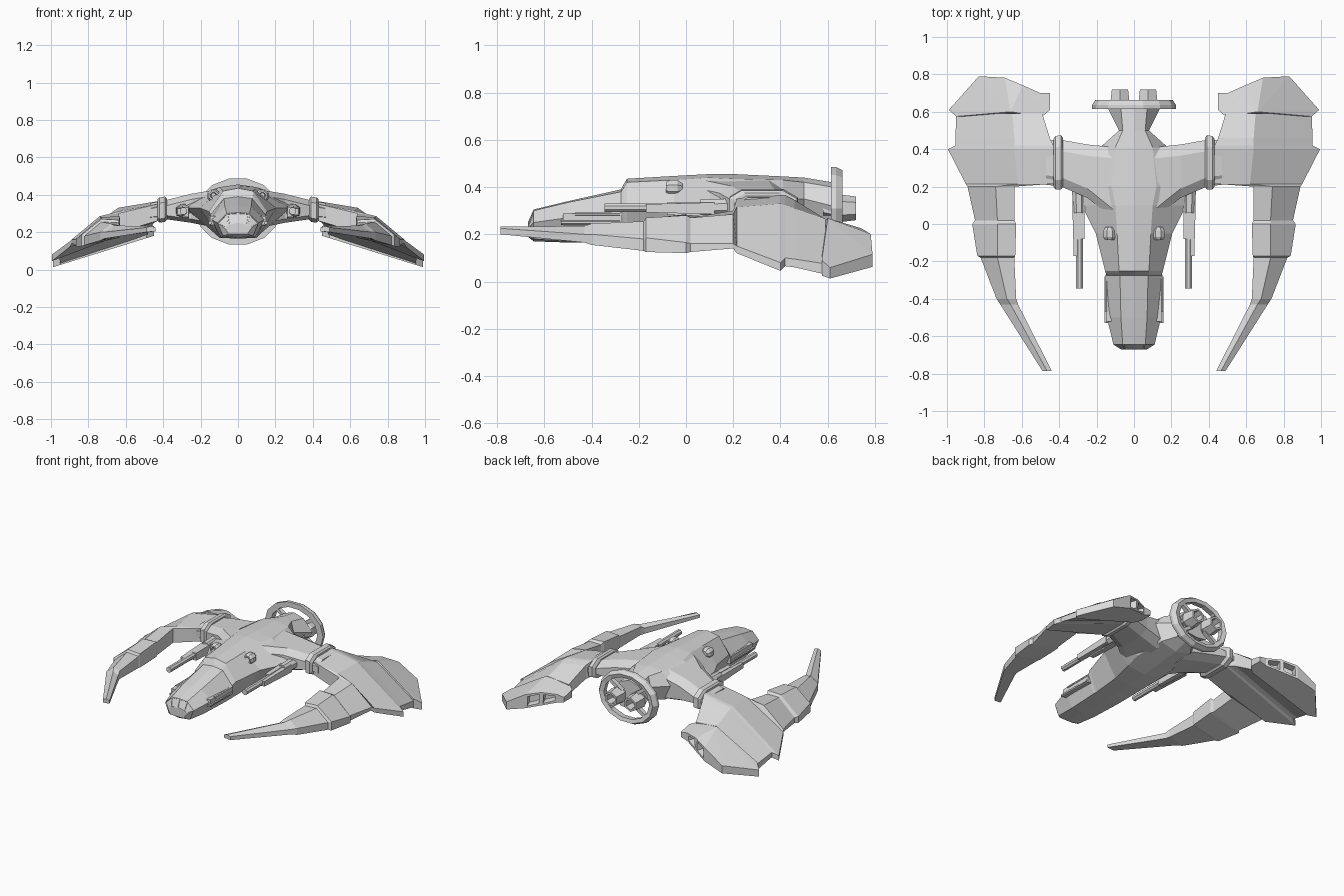
import bpy
import bmesh
import math

old = bpy.data.objects.get("Cube")
if old:
    bpy.data.objects.remove(old, do_unlink=True)

GREY = (0.7, 0.7, 0.7, 1.0)
hull_grey = bpy.data.materials.new("hull_grey")
hull_grey.use_nodes = True
hull_grey.diffuse_color = GREY
hull_grey.node_tree.nodes["Principled BSDF"].inputs["Base Color"].default_value = GREY


def finish(name, bm, mirror=False):
    """Turn a bmesh into a flat shaded object, optionally mirrored across x."""
    bmesh.ops.recalc_face_normals(bm, faces=bm.faces)
    mesh = bpy.data.meshes.new(name)
    bm.to_mesh(mesh)
    bm.free()
    mesh.materials.append(hull_grey)
    obj = bpy.data.objects.new(name, mesh)
    bpy.context.collection.objects.link(obj)
    if mirror:
        modifier = obj.modifiers.new("mirror", 'MIRROR')
        modifier.use_mirror_merge = False
    return obj


def loft_mesh(rings, closed=False):
    """Skin a series of equal-sized point rings."""
    bm = bmesh.new()
    rows = [[bm.verts.new(p) for p in ring] for ring in rings]
    pairs = list(zip(rows, rows[1:]))
    if closed:
        pairs.append((rows[-1], rows[0]))
    for a, b in pairs:
        for i in range(len(a)):
            j = (i + 1) % len(a)
            bm.faces.new((a[i], a[j], b[j], b[i]))
    if not closed:
        bm.faces.new(rows[0])
        bm.faces.new(rows[-1])
    bmesh.ops.recalc_face_normals(bm, faces=bm.faces)
    bm.normal_update()
    return bm


def inset(bm, faces, rim, depth):
    """Frame the chosen faces and push their centres along the normal."""
    bmesh.ops.inset_individual(bm, faces=faces, thickness=rim)
    bmesh.ops.inset_individual(bm, faces=faces, thickness=rim / 4, depth=depth)


def tube(name, x, z, profile, sides=8):
    """Mirrored turned part along y from (y, radius) pairs."""
    rings = []
    for y, r in profile:
        angles = [math.tau * (i + 0.5) / sides for i in range(sides)]
        rings.append([(x + r * math.cos(a), y, z + r * math.sin(a)) for a in angles])
    return finish(name, loft_mesh(rings), mirror=True)


def box(name, x, y, z, taper=0.8):
    """Mirrored block between (low, high) ranges, its front end tapered."""
    cx, cz = sum(x) / 2, sum(z) / 2
    hx, hz = (x[1] - x[0]) / 2, (z[1] - z[0]) / 2
    corners = ((-1, -1), (1, -1), (1, 1), (-1, 1))
    rings = [[(cx + hx * s * u, yy, cz + hz * s * v) for u, v in corners]
             for yy, s in zip(y, (taper, 1))]
    return finish(name, loft_mesh(rings), mirror=True)


# Fuselage: y, top z, shoulder x z, side x z, belly x z, keel z
FUSELAGE = (
    (-.67, .25, .05, .24, .07, .22, .05, .19, .19),
    (-.645, .305, .06, .3, .11, .25, .08, .18, .17),
    (-.5, .34, .07, .335, .145, .27, .09, .17, .165),
    (-.275, .39, .075, .38, .15, .29, .1, .17, .165),
    (-.265, .41, .08, .395, .15, .3, .1, .17, .165),
    (-.25, .435, .08, .42, .155, .31, .1, .17, .165),
    (-.05, .447, .09, .43, .205, .33, .11, .18, .17),
    (.1, .455, .1, .44, .28, .33, .13, .2, .18),
    (.2, .455, .12, .435, .3, .34, .14, .22, .19),
    (.41, .445, .1, .43, .18, .35, .12, .24, .21),
    (.5, .44, .06, .42, .08, .35, .06, .26, .24),
    (.62, .42, .07, .4, .14, .32, .07, .23, .22),
)
rings = []
for y, top, sx, sz, wx, wz, bx, bz, keel in FUSELAGE:
    side = [(sx, y, sz), (wx, y, wz), (bx, y, bz)]
    other = [(-x, yy, z) for x, yy, z in reversed(side)]
    rings.append([(0, y, top)] + side + [(0, y, keel)] + other)
bm = loft_mesh(rings)
panes = [f for f in bm.faces
         if f.calc_center_median().y < -.64 and f.normal.z > .2]
inset(bm, panes, .006, -.003)
finish("fuselage", bm)


# Wing roots and the collars around their outer ends
def root_ring(x, front, back, top, bottom):
    return [(x, front, bottom + .02), (x, front, top - .03),
            (x, front + .05, top), (x, back - .06, top),
            (x, back, top - .035), (x, back, bottom + .03),
            (x, back - .06, bottom), (x, front + .05, bottom)]


ROOT = ((.1, .02, .41, .43, .22), (.25, .14, .425, .405, .25),
        (.39, .2, .45, .37, .27), (.47, .21, .45, .355, .26))
finish("wing_root", loft_mesh([root_ring(*row) for row in ROOT]), mirror=True)

COLLAR = ((.38, .2, .46, .38, .265), (.39, .185, .475, .39, .255),
          (.42, .185, .47, .385, .25), (.43, .2, .455, .375, .26))
finish("wing_collar", loft_mesh([root_ring(*row) for row in COLLAR]), mirror=True)

# Outer wing and forward prong: y, inner x and z pair, ridge x z, outer x and z pair
WING = (
    (-.785, .44, .205, .225, .465, .232, .49, .225, .2),
    (-.43, .62, .18, .22, .66, .235, .715, .2, .165),
    (-.4, .63, .18, .235, .68, .245, .735, .2, .155),
    (-.18, .64, .17, .25, .73, .255, .82, .18, .13),
    (-.17, .635, .17, .265, .73, .27, .838, .185, .125),
    (0, .63, .18, .285, .73, .28, .865, .165, .12),
    (.02, .64, .18, .27, .73, .27, .85, .16, .125),
    (.2, .64, .2, .3, .74, .285, .89, .16, .14),
    (.215, .43, .26, .35, .62, .315, .9, .15, .12),
    (.4, .43, .26, .365, .64, .33, .995, .08, .045),
    (.42, .43, .26, .365, .64, .325, .955, .1, .065),
    (.46, .45, .25, .345, .64, .31, .955, .095, .06),
    (.59, .49, .18, .25, .65, .265, .95, .075, .03),
)
rings = []
for y, ix, ib, it, rx, rz, ox, ot, ob in WING:
    rings.append([(ix, y, ib), (ix, y, it), (rx, y, rz), (ox, y, ot), (ox, y, ob)])
finish("outer_wing", loft_mesh(rings), mirror=True)

# Rear engine blocks: an outline between a sloped floor and a ridged roof
OUTLINE = ((.49, .575), (.45, .61), (.45, .7), (.5, .7), (.595, .742),
           (.69, .782), (.83, .79), (.99, .61), (.95, .575))


def floor_z(x):
    return .18 - .31 * (x - .45)


def roof_z(x, y):
    rise = .235 + .15 * (x - .45) if x < .65 else .265 - .6 * (x - .65)
    return rise - .22 * (y - .6)


bm = bmesh.new()
low = [bm.verts.new((x, y, floor_z(x))) for x, y in OUTLINE]
high = [bm.verts.new((x, y, roof_z(x, y))) for x, y in OUTLINE]
peak = bm.verts.new((.66, .6, .268))
bm.faces.new(low)
for i in range(len(low)):
    j = (i + 1) % len(low)
    bm.faces.new((low[i], low[j], high[j], high[i]))
    bm.faces.new((high[i], high[j], peak))
bmesh.ops.recalc_face_normals(bm, faces=bm.faces)
bm.normal_update()
vents = [f for f in bm.faces if f.normal.y > .7 and f.normal.x < -.2 and len(f.verts) == 4]
inset(bm, vents, .02, -.05)
finish("engine_block", bm, mirror=True)

# Tail ring, its struts and the twin nozzles
RING_X, RING_Z, RING_MID = .225, .18, .31
BAND = ((1, .615), (1, .635), (.92, .662), (.78, .655), (.8, .615))
rings = []
for i in range(14):
    a = math.tau * i / 14
    rings.append([(RING_X * s * math.cos(a), y, RING_MID + RING_Z * s * math.sin(a))
                  for s, y in BAND])
finish("tail_ring", loft_mesh(rings, closed=True))

for label, sign in (("upper", 1), ("lower", -1)):
    rings = []
    for s in (.35, .86):
        x, z = s * RING_X * .75, RING_MID + sign * s * RING_Z * .66
        rings.append([(x - .02, .62, z), (x + .02, .62, z),
                      (x + .02, .65, z), (x - .02, .65, z)])
    finish(label + "_ring_strut", loft_mesh(rings), mirror=True)

tube("tail_nozzle", .075, RING_MID,
     ((.58, .035), (.64, .06), (.72, .05), (.72, .036), (.66, .03)), sides=6)

# Wing guns
tube("gun_barrel", .292, .312, ((-.345, .02), (-.1, .02), (.15, .024)))
box("gun_housing", (.28, .33), (-.17, .12), (.285, .335), taper=.7)
box("gun_inner_fairing", (.262, .3), (-.08, .15), (.275, .34))
tube("gun_mount", .295, .315, ((.06, .034), (.2, .04)))

# Dorsal turrets
tube("turret", .13, .395, ((-.06, .014), (-.085, .018), (-.085, .028),
                           (-.07, .037), (-.035, .037), (-.015, .022)))

# Side rails on the nose
box("nose_rail_plate", (.12, .152), (-.52, -.27), (.235, .29), taper=.9)
tube("nose_upper_rod", .148, .285, ((-.47, .008), (-.28, .008)), sides=6)
tube("nose_lower_rod", .148, .25, ((-.53, .01), (-.28, .01)), sides=6)
